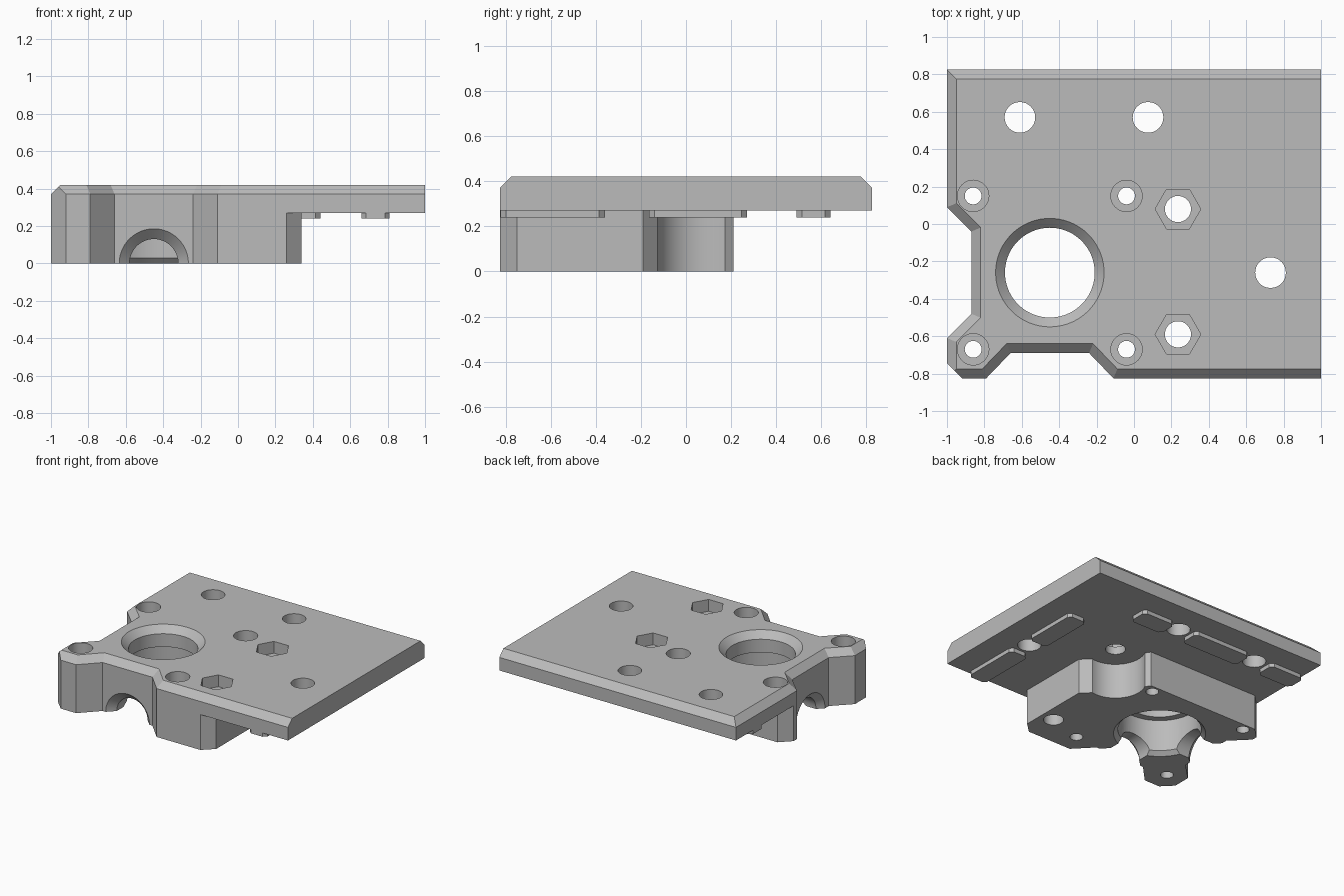
import bpy
import bmesh
from math import cos, sin, pi, radians
from mathutils import Matrix, Vector

default = bpy.data.objects.get("Cube")
if default:
    bpy.data.objects.remove(default)

grey = bpy.data.materials.new("plain grey")
grey.use_nodes = True
grey.diffuse_color = (0.5, 0.5, 0.5, 1)
grey.node_tree.nodes["Principled BSDF"].inputs["Base Color"].default_value = (0.5, 0.5, 0.5, 1)


def loft(name, rings, matrix=Matrix()):
    """Closed solid through rings of equal point count."""
    bm = bmesh.new()
    loops = [[bm.verts.new(matrix @ Vector(p)) for p in ring] for ring in rings]
    n = len(loops[0])
    for low, high in zip(loops, loops[1:]):
        for i in range(n):
            j = (i + 1) % n
            bm.faces.new((low[i], low[j], high[j], high[i]))
    bm.faces.new(loops[0])
    bm.faces.new(loops[-1])
    bmesh.ops.recalc_face_normals(bm, faces=bm.faces)
    mesh = bpy.data.meshes.new(name)
    bm.to_mesh(mesh)
    bm.free()
    mesh.materials.append(grey)
    obj = bpy.data.objects.new(name, mesh)
    bpy.context.collection.objects.link(obj)
    return obj


def prism(name, outline, z0, z1):
    return loft(name, [[(x, y, z) for x, y in outline] for z in (z0, z1)])


def lathe(name, profile, place, sides=48):
    """Solid of revolution from (radius, height) pairs."""
    rings = [[(r * cos(2 * pi * i / sides), r * sin(2 * pi * i / sides), h)
              for i in range(sides)] for r, h in profile]
    return loft(name, rings, place)


def offset(outline, distances):
    """Move each edge of a counter-clockwise outline inward."""
    lines = []
    for i, (x, y) in enumerate(outline):
        nx, ny = outline[(i + 1) % len(outline)]
        d = Vector((nx - x, ny - y)).normalized()
        lines.append((Vector((x, y)) + Vector((-d.y, d.x)) * distances[i], d))
    result = []
    for i, (q, e) in enumerate(lines):
        p, d = lines[i - 1]
        t = (q - p).cross(e) / d.cross(e)
        result.append(tuple(p + d * t))
    return result


def cut(target, cutter):
    mod = target.modifiers.new("cut", "BOOLEAN")
    mod.operation = "DIFFERENCE"
    mod.solver = "EXACT"
    mod.object = cutter
    bpy.context.view_layer.objects.active = target
    bpy.ops.object.modifier_apply(modifier=mod.name)
    bpy.data.objects.remove(cutter)


TOP, UNDER, EDGE = 0.42, 0.27, 0.05

# Main solid, with a sloped top edge on every side but the right
outline = [(1, -0.825), (1, 0.825), (-1, 0.825), (-1, 0.09), (-0.87, -0.04),
           (-0.87, -0.48), (-1, -0.61), (-1, -0.825), (-0.79, -0.825),
           (-0.66, -0.69), (-0.24, -0.69), (-0.11, -0.825)]
inner = offset(outline, [0] + [EDGE] * (len(outline) - 1))
body = loft("mounting_plate", [[(x, y, 0) for x, y in outline],
                               [(x, y, TOP - EDGE) for x, y in outline],
                               [(x, y, TOP) for x, y in inner]])

# Clipped front left corner
cut(body, prism("corner_cutter", [(-1.1, -0.645), (-0.82, -0.925), (-1.1, -0.925)], -0.1, 0.5))

# Space under the thin plate, leaving the block with a round pocket at its back corner
pocket = [(0.235 + 0.21 * cos(radians(a)), 0.08 + 0.21 * sin(radians(a)))
          for a in range(280, 152, -6)]
space = [(0.18, -0.9), (0.34, -0.75), (0.34, -0.19)] + pocket + [
    (0.02, 0.21), (-0.92, 0.21), (-1.08, 0.05), (-1.2, 0.05),
    (-1.2, 1), (1.2, 1), (1.2, -0.9)]
cut(body, prism("under_cutter", space, -0.1, UNDER))

# Large stepped bore, countersunk on top
bore = Matrix.Translation((-0.45, -0.26, 0))
cut(body, lathe("bore_cutter", [(0.34, -0.02), (0.29, 0.03), (0.29, UNDER), (0.24, UNDER),
                                (0.24, TOP - EDGE), (0.29, TOP), (0.34, TOP + EDGE)], bore, 72))

# Half-round channels from the bore to the front and left walls
for turn in (Matrix.Rotation(pi / 2, 4, "X"), Matrix.Rotation(-pi / 2, 4, "Y")):
    cut(body, lathe("channel_cutter", [(0.13, 0), (0.13, 0.375), (0.23, 0.475)], bore @ turn))

# Counterbored screw holes
for x in (-0.86, -0.04):
    for y in (0.15, -0.67):
        cut(body, lathe("screw_cutter", [(0.045, -0.1), (0.045, 0.27), (0.084, 0.27), (0.084, 0.5)],
                        Matrix.Translation((x, y, 0)), 32))

# Hexagonal nut pockets with through holes
for y in (0.08, -0.59):
    place = Matrix.Translation((0.235, y, 0))
    cut(body, lathe("nut_cutter", [(0.122, 0.33), (0.122, 0.5)], place, 6))
    cut(body, lathe("bolt_cutter", [(0.07, -0.1), (0.07, 0.4)], place, 32))

# Plain holes through the thin plate
for x, y in ((-0.61, 0.57), (0.075, 0.57), (0.73, -0.26)):
    cut(body, lathe("hole_cutter", [(0.082, 0.1), (0.082, 0.5)], Matrix.Translation((x, y, 0)), 32))

bpy.ops.object.select_all(action="DESELECT")
body.select_set(True)
bpy.context.view_layer.objects.active = body
bpy.ops.object.shade_smooth_by_angle(angle=radians(25))


# Low guide rails on the underside, with clipped corners
def rail(name, x0, x1, y0, y1, c=0.025):
    points = [(x0 + c, y0), (x1 - c, y0), (x1, y0 + c), (x1, y1 - c),
              (x1 - c, y1), (x0 + c, y1), (x0, y1 - c), (x0, y0 + c)]
    prism(name, points, 0.24, UNDER + 0.002)


for x0, x1 in ((-0.998, -0.71), (-0.51, -0.025), (0.17, 0.44)):
    rail("back_rail", x0, x1, 0.49, 0.64)
for y0, y1 in ((-0.823, -0.36), (-0.165, 0.27)):
    rail("side_rail", 0.66, 0.81, y0, y1)
